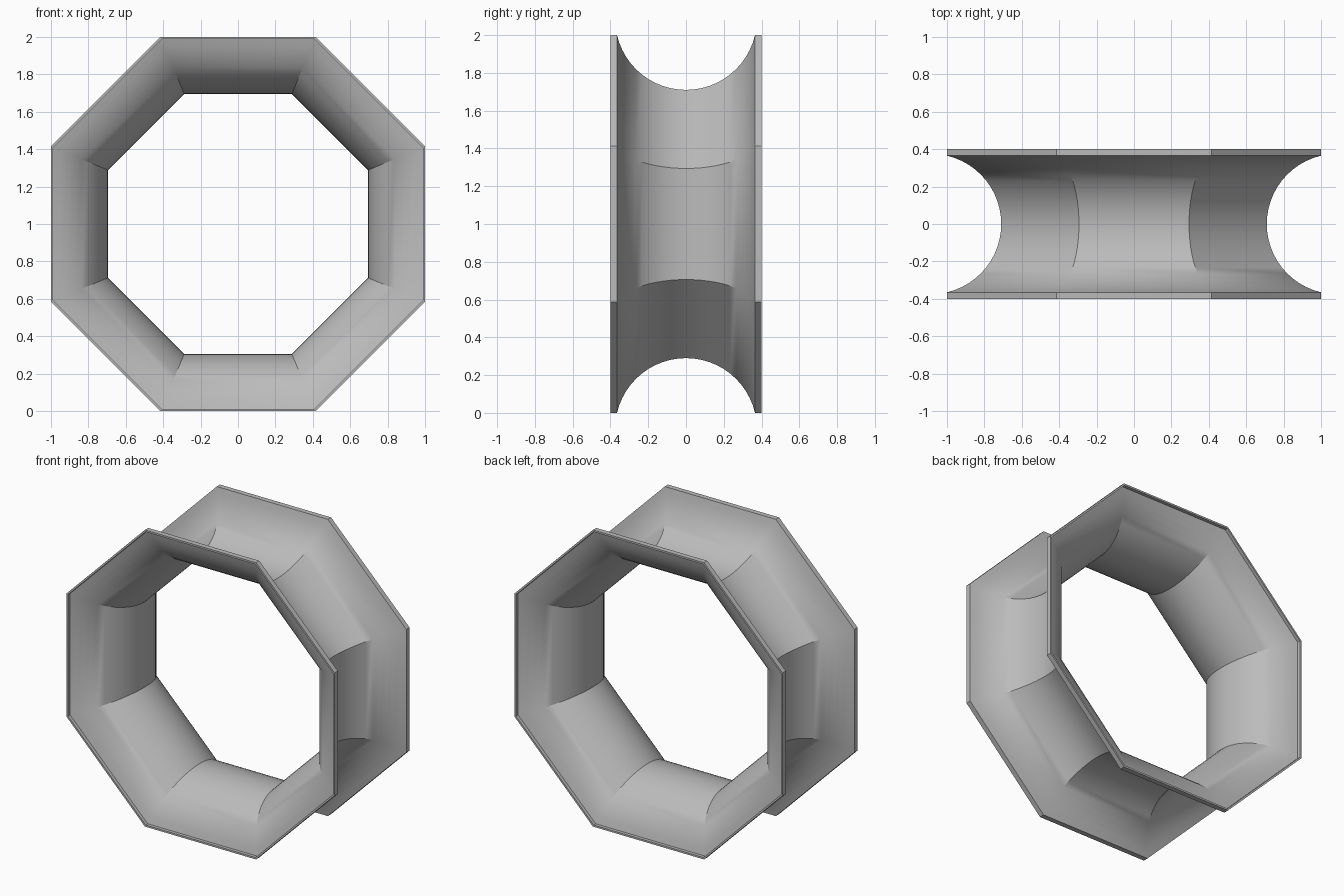
import bpy, bmesh
from math import sin, cos, pi, radians

cube = bpy.data.objects.get("Cube")
if cube:
    bpy.data.objects.remove(cube)

# Single grey finish
grey = bpy.data.materials.new("plain_grey")
grey.use_nodes = True
colour = (0.5, 0.5, 0.5, 1)
grey.diffuse_color = colour
grey.node_tree.nodes["Principled BSDF"].inputs["Base Color"].default_value = colour

SIDES = 8
STEPS = 24
ARC_CENTRE = 1.085       # distance of the groove's arc centre from the ring axis
LIP = 0.012              # radial thickness of the rim lips


def arc(radius, half_angle):
    """Points (y, distance from axis) along the curved wall, front to back."""
    angles = [half_angle * (2 * i / STEPS - 1) for i in range(STEPS + 1)]
    return [(radius * sin(a), ARC_CENTRE - radius * cos(a)) for a in angles]


# Cross-section: outer groove, back lip, inner wall, front lip
profile = arc(0.375, radians(76.9))
profile += [(0.4, 1.0), (0.4, 1.0 - LIP)]
profile += arc(0.39, radians(75.6))[::-1]
profile += [(-0.4, 1.0 - LIP), (-0.4, 1.0)]

# Sweep the cross-section around the octagon, mitred at each corner
bm = bmesh.new()
rings = []
for k in range(SIDES):
    a = (k + 0.5) * 2 * pi / SIDES
    mitre = 1 / cos(pi / SIDES)
    rings.append([bm.verts.new((d * mitre * cos(a), y, 1 + d * mitre * sin(a)))
                  for y, d in profile])
n = len(profile)
for k in range(SIDES):
    r, s = rings[k], rings[(k + 1) % SIDES]
    for i in range(n):
        j = (i + 1) % n
        bm.faces.new((r[i], r[j], s[j], s[i]))
bmesh.ops.recalc_face_normals(bm, faces=bm.faces)

mesh = bpy.data.meshes.new("grooved_ring")
bm.to_mesh(mesh)
bm.free()
mesh.materials.append(grey)
ring = bpy.data.objects.new("grooved_ring", mesh)
bpy.context.collection.objects.link(ring)

# Smooth walls with crisp corners and lips
bpy.ops.object.select_all(action="DESELECT")
ring.select_set(True)
bpy.context.view_layer.objects.active = ring
bpy.ops.object.shade_smooth_by_angle(angle=radians(30))
